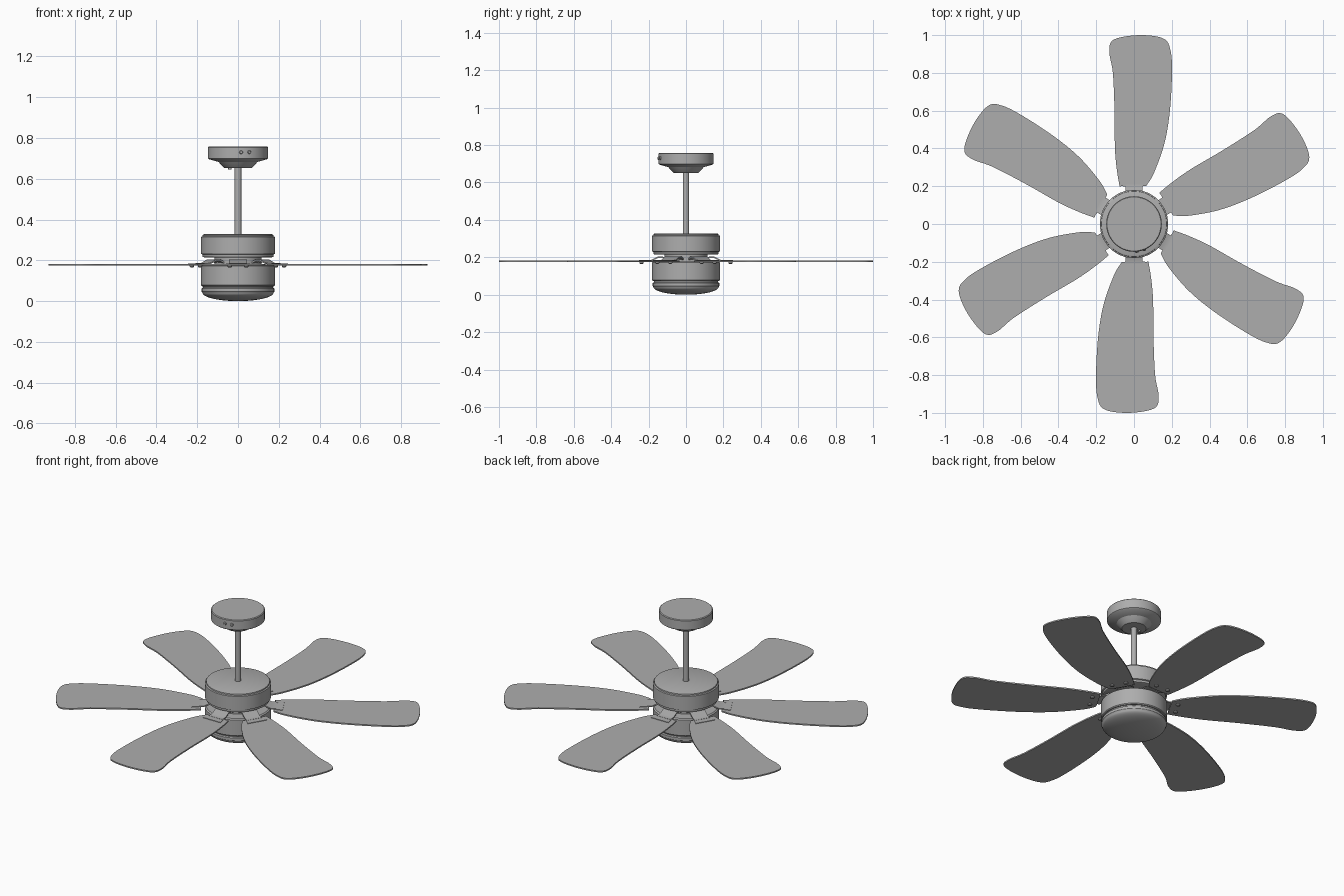
import bpy, bmesh, math
from mathutils import Matrix, Vector

if "Cube" in bpy.data.objects:
    bpy.data.objects.remove(bpy.data.objects["Cube"])

grey = bpy.data.materials.new("satin grey")
grey.use_nodes = True
colour = (0.42, 0.42, 0.42, 1)
grey.diffuse_color = colour
grey.node_tree.nodes["Principled BSDF"].inputs["Base Color"].default_value = colour


def finish(bm, name, smooth=True, matrix=None):
    if matrix:
        bm.transform(matrix)
    bmesh.ops.recalc_face_normals(bm, faces=bm.faces)
    mesh = bpy.data.meshes.new(name)
    bm.to_mesh(mesh)
    bm.free()
    mesh.materials.append(grey)
    obj = bpy.data.objects.new(name, mesh)
    bpy.context.collection.objects.link(obj)
    if smooth:
        bpy.ops.object.select_all(action='DESELECT')
        obj.select_set(True)
        bpy.context.view_layer.objects.active = obj
        bpy.ops.object.shade_smooth_by_angle(angle=math.radians(30))
    return obj


def lathe(name, profile, matrix=None, steps=64):
    """Spin a (radius, z) profile around the vertical axis."""
    bm = bmesh.new()
    verts = [bm.verts.new((r, 0, z)) for r, z in profile]
    edges = [bm.edges.new(pair) for pair in zip(verts, verts[1:])]
    bmesh.ops.spin(bm, geom=verts + edges, cent=(0, 0, 0), axis=(0, 0, 1),
                   angle=math.tau, steps=steps)
    bmesh.ops.remove_doubles(bm, verts=bm.verts, dist=0.0001)
    return finish(bm, name, True, matrix)


def slab(name, outline, height, matrix):
    """Extrude a flat outline of 3D points along height."""
    bm = bmesh.new()
    face = bm.faces.new([bm.verts.new(p) for p in outline])
    new = bmesh.ops.extrude_face_region(bm, geom=[face])["geom"]
    bmesh.ops.translate(bm, vec=height,
                        verts=[v for v in new if isinstance(v, bmesh.types.BMVert)])
    return finish(bm, name, True, matrix)


def rounded(points, steps=6):
    """Closed smooth curve through the points."""
    out, n = [], len(points)
    for i in range(n):
        a, b, c, d = (Vector(points[(i + k) % n]) for k in (-1, 0, 1, 2))
        for s in range(steps):
            t = s / steps
            out.append(0.5 * (2 * b + (c - a) * t + (2 * a - 5 * b + 4 * c - d) * t ** 2
                              + (3 * b - a - 3 * c + d) * t ** 3))
    return out


# Ceiling canopy, collar and rod
lathe("ceiling_canopy", [(0, 0.758), (0.143, 0.758), (0.147, 0.754), (0.147, 0.7),
                         (0.143, 0.696), (0.095, 0.682), (0.088, 0.674),
                         (0.072, 0.657), (0.066, 0.652), (0, 0.652)])
lathe("down_rod", [(0, 0.66), (0.017, 0.66), (0.017, 0.31), (0, 0.31)], steps=32)

# Motor housing, spinning hub and lower housing
lathe("motor_housing", [(0, 0.328), (0.165, 0.328), (0.173, 0.325), (0.174, 0.318),
                        (0.181, 0.315), (0.181, 0.232), (0.174, 0.229),
                        (0.173, 0.217), (0.165, 0.214), (0, 0.214)])
lathe("hub", [(0, 0.22), (0.115, 0.22), (0.115, 0.17), (0, 0.17)])
lathe("lower_housing", [(0, 0.178), (0.174, 0.178), (0.181, 0.172), (0.181, 0.078),
                        (0.177, 0.073), (0.171, 0.072), (0.171, 0.064), (0, 0.064)])
dome = [(0, 0.066), (0.172, 0.066), (0.178, 0.062), (0.178, 0.046)]
dome += [(0.174 * math.cos(a), 0.041 * (1 - math.sin(a)))
         for a in (math.pi / 2 * k / 12 for k in range(13))]
lathe("bottom_dome", dome)

# Blades with brackets and screws, repeated around the hub
blade = rounded([(-0.06, 0.2), (-0.079, 0.215), (-0.1, 0.38), (-0.103, 0.6),
                 (-0.112, 0.8), (-0.131, 0.915), (-0.105, 0.977), (0.03, 1.0),
                 (0.155, 0.982), (0.193, 0.92), (0.201, 0.8), (0.19, 0.6),
                 (0.162, 0.43), (0.11, 0.28), (0.072, 0.213), (0.05, 0.2)])
arm = [(0.1, 0.192), (0.125, 0.204), (0.15, 0.204), (0.185, 0.186), (0.215, 0.186),
       (0.215, 0.181), (0.183, 0.181), (0.148, 0.197), (0.125, 0.197), (0.1, 0.181)]
for i in range(6):
    turn = Matrix.Rotation(math.tau * i / 6, 4, 'Z')
    slab(f"blade_{i + 1}", [(p.x, p.y, 0.174) for p in blade], (0, 0, 0.008), turn)
    slab(f"blade_arm_{i + 1}", [(-0.045, y, z) for y, z in arm], (0.09, 0, 0), turn)
    slab(f"arm_plate_{i + 1}", [(-0.045, 0.2, 0.182), (0.045, 0.2, 0.182),
                                (0.058, 0.25, 0.182), (-0.058, 0.25, 0.182)],
         (0, 0, 0.003), turn)
    for side in (-1, 1):
        spot = turn @ Matrix.Translation((side * 0.04, 0.238, 0))
        lathe(f"blade_screw_{i + 1}", [(0, 0.175), (0.011, 0.175), (0.011, 0.169),
                                       (0.007, 0.165), (0, 0.165)], spot, 16)

# Canopy screws on the front and the rod pin
for x in (0.015, 0.055):
    out = math.sqrt(0.147 ** 2 - x ** 2)
    place = (Matrix.Translation((x, -out, 0.73))
             @ Matrix.Rotation(math.atan2(x, out), 4, 'Z')
             @ Matrix.Rotation(math.pi / 2, 4, 'X'))
    lathe("canopy_screw", [(0, 0.006), (0.006, 0.006), (0.009, 0.002),
                           (0.009, -0.006), (0, -0.006)], place, 16)
lathe("rod_pin", [(0, 0.655), (0.008, 0.655), (0.008, 0.645), (0, 0.645)],
      Matrix.Translation((-0.04, 0, 0)), 16)
